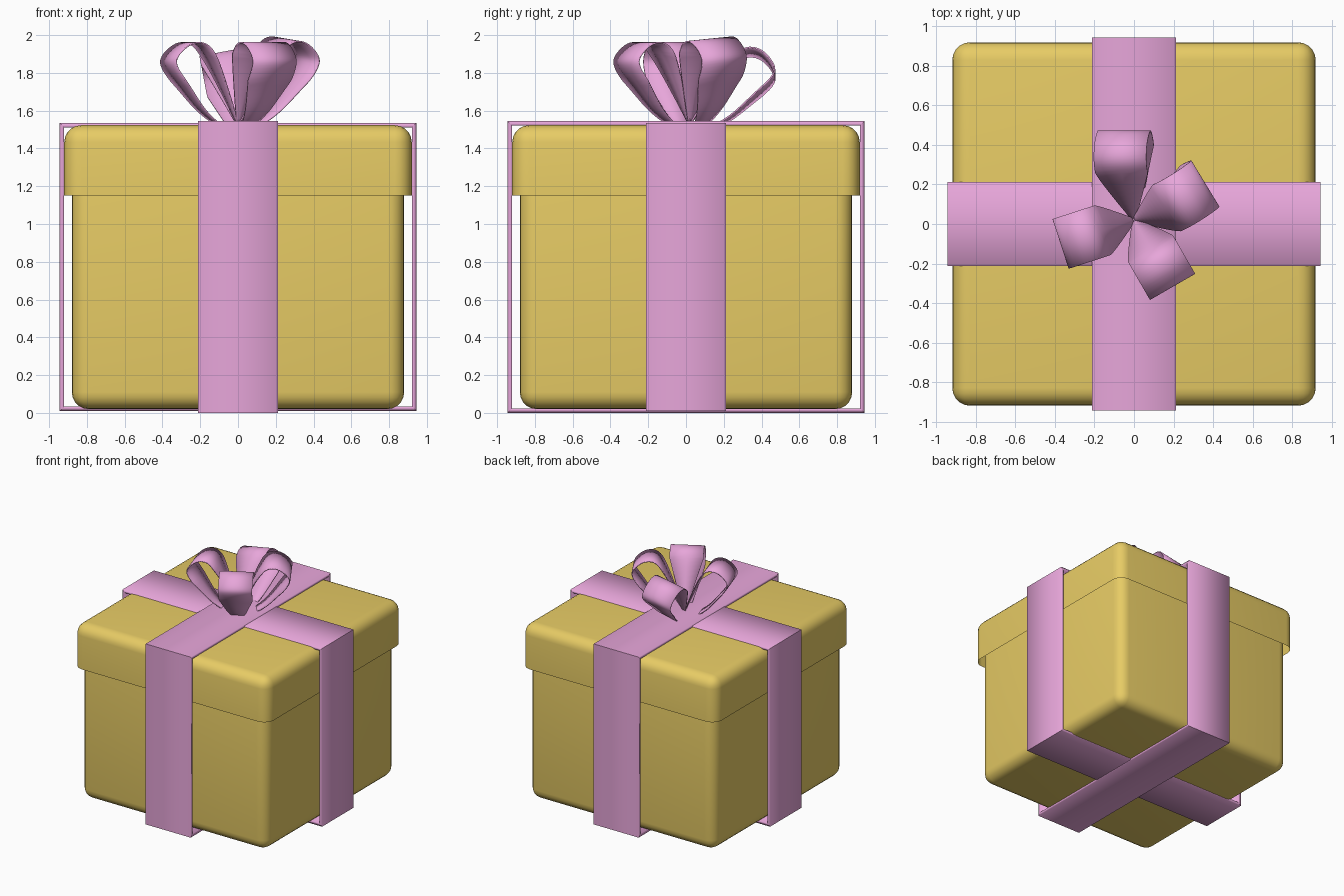
import bpy, bmesh, math
from mathutils import Matrix, Vector

if "Cube" in bpy.data.objects:
    bpy.data.objects.remove(bpy.data.objects["Cube"])


def material(name, rgb):
    m = bpy.data.materials.new(name)
    m.diffuse_color = (*rgb, 1)
    m.use_nodes = True
    m.node_tree.nodes["Principled BSDF"].inputs["Base Color"].default_value = m.diffuse_color
    return m


GOLD = material("gold_card", (0.80, 0.60, 0.13))
PINK = material("pink_ribbon", (0.80, 0.38, 0.70))


def finish(name, bm, mat):
    me = bpy.data.meshes.new(name)
    bm.to_mesh(me)
    bm.free()
    me.materials.append(mat)
    ob = bpy.data.objects.new(name, me)
    bpy.context.collection.objects.link(ob)
    return ob


def rounded_box(name, half, z0, z1, radius, open_bottom=False):
    bm = bmesh.new()
    bmesh.ops.create_cube(bm, size=1)
    for v in bm.verts:
        v.co = (v.co.x * 2 * half, v.co.y * 2 * half, z0 if v.co.z < 0 else z1)
    if open_bottom:
        bmesh.ops.delete(bm, geom=[f for f in bm.faces if f.normal.z < -0.5], context='FACES')
    edges = [e for e in bm.edges if not e.is_boundary]
    bmesh.ops.bevel(bm, geom=edges, offset=radius, segments=5, profile=0.5, affect='EDGES')
    for f in bm.faces:
        f.smooth = True
    return finish(name, bm, GOLD)


# Box body and overhanging hollow lid
rounded_box("box_body", 0.88, 0.02, 1.48, 0.09)
rounded_box("box_lid", 0.92, 1.15, 1.523, 0.09, True)


def ribbon_band(name, z0, z1, turn, half=0.945, width=0.213, thick=0.024):
    """Rectangular band around the box, soft along its long edges."""
    bm = bmesh.new()
    rings = []
    for inset, y in ((0, -width), (0, width), (thick, width), (thick, -width)):
        h, a, b = half - inset, z0 + inset, z1 - inset
        rings.append([bm.verts.new(p) for p in ((-h, y, a), (h, y, a), (h, y, b), (-h, y, b))])
    for i in range(4):
        r, s = rings[i], rings[(i + 1) % 4]
        for k in range(4):
            bm.faces.new((r[k], r[(k + 1) % 4], s[(k + 1) % 4], s[k])).smooth = True
        for k in range(4):
            bm.edges.get((r[k], s[k])).smooth = False
    bmesh.ops.recalc_face_normals(bm, faces=bm.faces)
    bm.transform(Matrix.Rotation(turn, 4, 'Z'))
    return finish(name, bm, PINK)


# Two crossing ribbons
ribbon_band("ribbon_side_to_side", 0.01, 1.535, 0)
ribbon_band("ribbon_front_to_back", 0.0, 1.545, math.pi / 2)

# Teardrop path of one bow loop: distance out, height above the knot
PATH = [(0, 0), (0.10, 0.0), (0.20, 0.07), (0.30, 0.19), (0.385, 0.305), (0.385, 0.37),
        (0.31, 0.435), (0.225, 0.435), (0.16, 0.36), (0.075, 0.18), (0, 0)]


def smooth_path(pts, steps=5):
    pts = [Vector(p) for p in pts]
    ext = [2 * pts[0] - pts[1]] + pts + [2 * pts[-1] - pts[-2]]
    out = []
    for i in range(1, len(ext) - 2):
        a, b, c, d = ext[i - 1:i + 3]
        for k in range(steps):
            t = k / steps
            out.append(0.5 * (2 * b + (c - a) * t + (2 * a - 5 * b + 4 * c - d) * t * t
                              + (3 * b - a - 3 * c + d) * t ** 3))
    return out + [pts[-1]]


def bow_loop(name, azimuth, tilt, roll, scale):
    mat = (Matrix.Translation((0, 0.02, 1.525)) @ Matrix.Rotation(math.radians(azimuth), 4, 'Z')
           @ Matrix.Rotation(math.radians(tilt), 4, 'Y')
           @ Matrix.Rotation(math.radians(roll), 4, Vector((0.62, 0, 0.78))) @ Matrix.Scale(scale, 4))
    bm = bmesh.new()
    prev = None
    for p in smooth_path(PATH):
        w = 0.008 + 0.127 * min(1, p.length / 0.42)
        row = [bm.verts.new((p.x, s * w, p.y)) for s in (-1, 0, 1)]
        if prev:
            for k in range(2):
                bm.faces.new((prev[k], prev[k + 1], row[k + 1], row[k])).smooth = True
        prev = row
    bm.transform(mat)
    ob = finish(name, bm, PINK)
    sol = ob.modifiers.new("thickness", 'SOLIDIFY')
    sol.thickness = 0.008
    sol.offset = 0


# Four bow loops fanned around the knot
bow_loop("bow_loop_back", 99, 11, -14, 1.0)
bow_loop("bow_loop_right", 25, 0, 8, 1.02)
bow_loop("bow_loop_left", 198, 0, 0, 0.98)
bow_loop("bow_loop_front", 300, 0, 0, 0.98)
